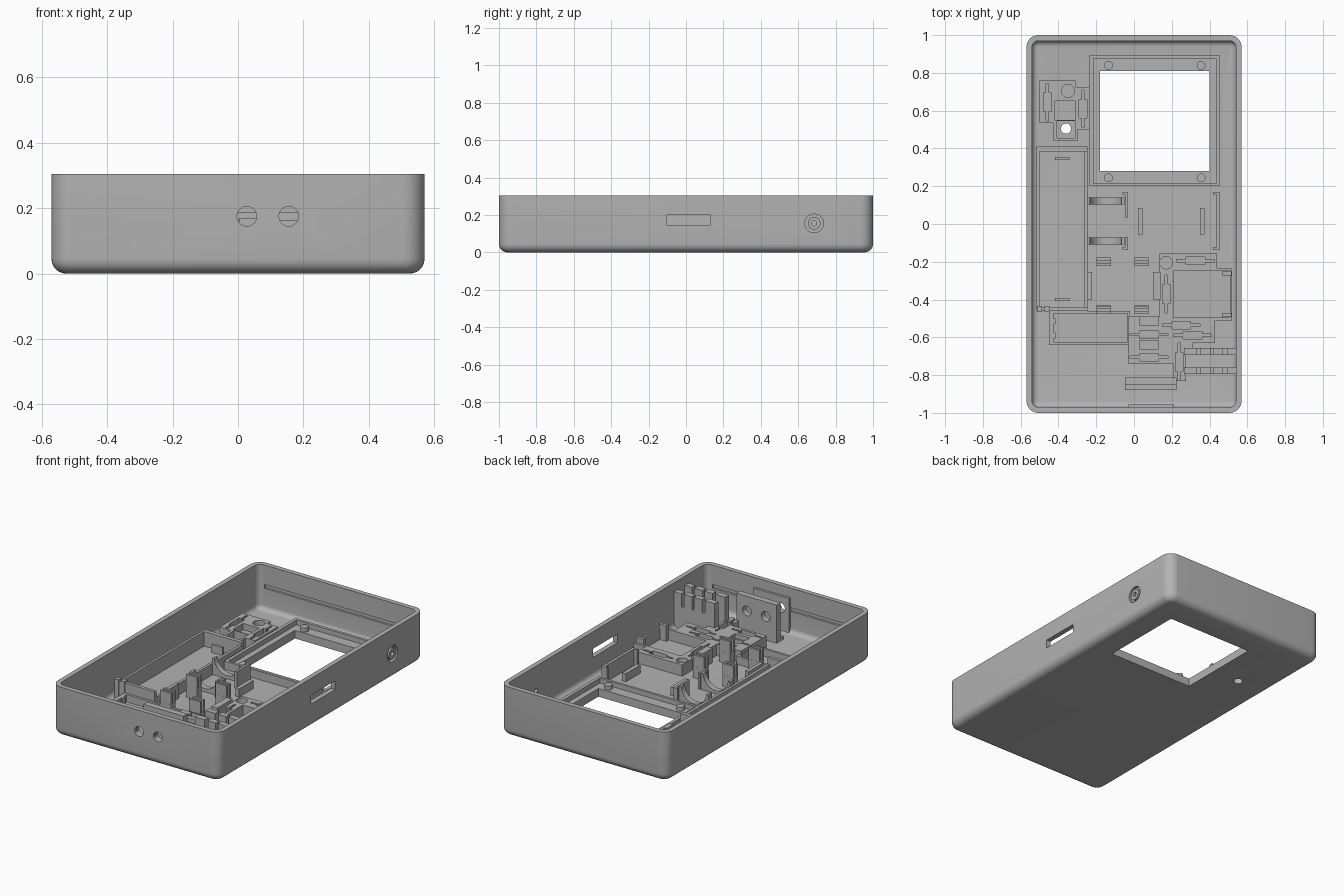
import bpy, bmesh, math
from mathutils import Matrix

cube = bpy.data.objects.get("Cube")
if cube:
    bpy.data.objects.remove(cube, do_unlink=True)

HALF_X, HALF_Y, HEIGHT = 0.57, 1.0, 0.305
WALL, FLOOR, CORNER = 0.03, 0.03, 0.065

grey = bpy.data.materials.new("matte grey plastic")
grey.use_nodes = True
grey.diffuse_color = (0.45, 0.45, 0.45, 1)
grey.node_tree.nodes["Principled BSDF"].inputs["Base Color"].default_value = grey.diffuse_color


def finish(name, bm):
    bmesh.ops.recalc_face_normals(bm, faces=bm.faces)
    mesh = bpy.data.meshes.new(name)
    bm.to_mesh(mesh)
    bm.free()
    mesh.materials.append(grey)
    obj = bpy.data.objects.new(name, mesh)
    bpy.context.collection.objects.link(obj)
    return obj


def prism(name, points, top, bottom=FLOOR - 0.005):
    bm = bmesh.new()
    base = bm.faces.new([bm.verts.new((x, y, bottom)) for x, y in points])
    side = bmesh.ops.extrude_face_region(bm, geom=[base])["geom"]
    moved = [v for v in side if isinstance(v, bmesh.types.BMVert)]
    bmesh.ops.translate(bm, verts=moved, vec=(0, 0, top - bottom))
    return finish(name, bm)


def box(name, x0, x1, y0, y1, top, bottom=FLOOR - 0.005):
    return prism(name, [(x0, y0), (x1, y0), (x1, y1), (x0, y1)], top, bottom)


def block(name, x, y, width, depth, top, bottom=FLOOR - 0.005):
    return box(name, x - width / 2, x + width / 2, y - depth / 2, y + depth / 2, top, bottom)


def cylinder(name, centre, radius, length, axis="Z"):
    turn = {"X": Matrix.Rotation(math.pi / 2, 4, "Y"),
            "Y": Matrix.Rotation(math.pi / 2, 4, "X"), "Z": Matrix()}[axis]
    bm = bmesh.new()
    bmesh.ops.create_cone(bm, cap_ends=True, segments=32, radius1=radius, radius2=radius,
                          depth=length, matrix=Matrix.Translation(centre) @ turn)
    return finish(name, bm)


def cut(target, *cutters):
    for cutter in cutters:
        cutter.hide_render = True
        mod = target.modifiers.new("cut", "BOOLEAN")
        mod.operation, mod.solver, mod.object = "DIFFERENCE", "EXACT", cutter
        with bpy.context.temp_override(object=target, active_object=target):
            bpy.ops.object.modifier_apply(modifier=mod.name)
        bpy.data.objects.remove(cutter, do_unlink=True)


def smooth(obj):
    bpy.ops.object.select_all(action="DESELECT")
    obj.select_set(True)
    bpy.context.view_layer.objects.active = obj
    bpy.ops.object.shade_smooth_by_angle(angle=math.radians(30))


def component_pocket(target, x, y, upright, bottom):
    # body with two thin leads
    for length, width in ((0.1, 0.04), (0.2, 0.013)):
        size = (width, length) if upright else (length, width)
        cut(target, block("pocket_cutter", x, y, *size, 0.4, bottom))


# Case shell: rounded rectangle rings swept up the outside and down the inside
def ring(bm, inset, z):
    r = max(CORNER - inset, 0.006)
    verts = []
    for i, (sx, sy) in enumerate(((1, 1), (-1, 1), (-1, -1), (1, -1))):
        for k in range(9):
            a = math.pi / 2 * (i + k / 8)
            verts.append(bm.verts.new((sx * (HALF_X - inset - r) + r * math.cos(a),
                                       sy * (HALF_Y - inset - r) + r * math.sin(a), z)))
    return verts


def fillet(r, inset, z):
    return [(inset + r * (1 - math.sin(a)), z + r * (1 - math.cos(a)))
            for a in (math.pi / 2 * k / 6 for k in range(7))]


profile = fillet(0.045, 0, 0) + [(0, HEIGHT), (WALL, HEIGHT)] + fillet(0.03, WALL, FLOOR)[::-1]
bm = bmesh.new()
rings = [ring(bm, *p) for p in profile]
for low, high in zip(rings, rings[1:]):
    for i in range(len(low)):
        j = (i + 1) % len(low)
        bm.faces.new((low[i], low[j], high[j], high[i]))
bm.faces.new(rings[0])
bm.faces.new(rings[-1])
shell = finish("case_shell", bm)

# Screen window, indicator hole, side slot, front sockets, inner grooves
cut(shell, box("window_cutter", -0.18, 0.40, 0.28, 0.81, 0.2, -0.1),
    cylinder("indicator_cutter", (-0.36, 0.505, 0), 0.027, 0.3),
    box("slot_cutter", 0.5, 0.7, -0.105, 0.13, 0.2, 0.147))
SOCKETS = (0.027, 0.155)
for x in SOCKETS:
    cut(shell, cylinder("socket_cutter", (x, -1, 0.175), 0.03, 0.12, "Y"))
for side in (-1, 1):
    cut(shell, block("groove_cutter", 0, side * 0.97, 1, 0.026, 0.185, 0.162))

# Round button: ring groove around a hub with a pinhole
BUTTON = (HALF_X, 0.685, 0.155)
groove = cylinder("button_groove", BUTTON, 0.05, 0.036, "X")
cut(groove, cylinder("hub_cutter", BUTTON, 0.034, 0.1, "X"))
cut(shell, groove, cylinder("pinhole_cutter", BUTTON, 0.014, 0.12, "X"))
smooth(shell)

# Screen frame: rim, ledge and locating pegs
rim = box("screen_rim", -0.235, 0.455, 0.2, 0.893, 0.08)
cut(rim, box("rim_cutter", -0.215, 0.435, 0.215, 0.875, 0.2, 0.05),
    box("rim_window_cutter", -0.18, 0.40, 0.28, 0.81, 0.2, -0.1))
for x in (-0.135, 0.355):
    for y in (0.245, 0.84):
        smooth(cylinder("screen_peg", (x, y, 0.055), 0.023, 0.04))

# Battery tray with end tabs and stops
for name, x0, x1, y0, y1, top in (
        ("battery_left_wall", -0.515, -0.5, -0.46, 0.41, 0.12),
        ("battery_right_wall", -0.262, -0.245, -0.46, 0.41, 0.1),
        ("battery_front_wall", -0.515, -0.245, -0.46, -0.44, 0.14),
        ("battery_back_wall", -0.515, -0.245, 0.385, 0.41, 0.12),
        ("battery_side_clip", -0.245, -0.222, -0.4, -0.255, 0.12)):
    box(name, x0, x1, y0, y1, top)
for y in (-0.4, 0.347):
    block("battery_tab", -0.38, y, 0.075, 0.015, 0.08)
for x in (-0.5, -0.46):
    block("battery_corner_post", x, -0.45, 0.025, 0.03, 0.15)

# Curved cradles
for y in (0.122, -0.09):
    cradle = block("round_cradle", -0.15, y, 0.2, 0.035, 0.13)
    cut(cradle, cylinder("cradle_cutter", (-0.15, y, 0.135), 0.085, 0.2, "Y"))
    smooth(cradle)

# Circuit board brackets and ribs
for y0, y1 in ((0.035, 0.165), (-0.135, -0.07)):
    box("board_left_bracket", -0.047, -0.033, y0, y1, 0.13)
box("board_right_bracket", 0.438, 0.455, -0.135, 0.17, 0.13)
for y in (0.163, -0.128):
    block("board_right_flange", 0.433, y, 0.03, 0.013, 0.13)
    block("board_left_flange", -0.047, y, 0.03, 0.013, 0.13)
for x in (0.033, 0.362):
    block("board_rib", x, 0.015, 0.025, 0.14, 0.08)

# Split clips
for x in (-0.16, 0.04):
    for y in (-0.2, -0.455):
        block("clip_base", x, y, 0.075, 0.045, 0.1)
        for dy in (-0.015, 0.015):
            block("clip_finger", x, y + dy, 0.075, 0.014, 0.17)
box("side_clip", 0.1, 0.14, -0.4, -0.255, 0.12)

# Lower left tray
tray = box("lower_tray", -0.45, -0.02, -0.64, -0.46, 0.08)
cut(tray, box("tray_cutter", -0.425, -0.035, -0.625, -0.475, 0.2, 0.035))
for y in (-0.515, -0.59):
    block("tray_stop", -0.422, y, 0.012, 0.03, 0.08)

# Component bed with recessed pockets
outline = [(0.135, -0.155), (0.44, -0.155), (0.44, -0.235), (0.52, -0.235), (0.52, -0.51),
           (0.43, -0.51), (0.43, -0.63), (0.31, -0.63), (0.31, -0.66), (0.275, -0.66),
           (0.275, -0.83), (0.21, -0.83), (0.21, -0.74), (-0.03, -0.74), (-0.03, -0.49),
           (0.135, -0.49)]
bed = prism("component_bed", outline, 0.1)
DEPTH = 0.055
for x, y, upright in ((0.08, -0.585, False), (0.08, -0.705, False), (0.25, -0.535, False),
                      (0.31, -0.59, False), (0.325, -0.195, False),
                      (0.17, -0.37, True), (0.24, -0.73, True)):
    component_pocket(bed, x, y, upright, DEPTH)
for y in (-0.515, -0.64):
    cut(bed, block("chip_cutter", 0.08, y, 0.1, 0.045, 0.2, DEPTH))
cut(bed, cylinder("round_cutter", (0.17, -0.205, 0.155), 0.033, 0.2),
    box("board_cutter", 0.208, 0.508, -0.495, -0.25, 0.2, 0.035))
for y in (-0.262, -0.482):
    block("charger_clip", 0.49, y, 0.05, 0.02, 0.13)

# Comb holder at the right wall
for y in (-0.675, -0.777):
    box("comb_rail", 0.265, 0.545, y - 0.018, y + 0.018, 0.17)
    for x0, x1 in ((0.265, 0.33), (0.352, 0.405), (0.42, 0.472), (0.492, 0.54)):
        box("comb_finger", x0, x1, y - 0.018, y + 0.018, 0.25)

# Upper left indicator bed
upper = prism("indicator_bed", [(-0.5, 0.535), (-0.425, 0.535), (-0.425, 0.44), (-0.3, 0.44),
                                (-0.3, 0.5), (-0.235, 0.5), (-0.235, 0.725), (-0.31, 0.725),
                                (-0.31, 0.76), (-0.5, 0.76)], 0.09)
component_pocket(upper, -0.46, 0.645, True, 0.05)
component_pocket(upper, -0.27, 0.61, True, 0.05)
cut(upper, block("sensor_cutter", -0.365, 0.6, 0.11, 0.1, 0.2, 0.05),
    block("lamp_cutter", -0.36, 0.5, 0.095, 0.09, 0.2, 0.035),
    cylinder("lamp_round_cutter", (-0.35, 0.705, 0.15), 0.035, 0.2),
    cylinder("lamp_hole_cutter", (-0.36, 0.505, 0), 0.027, 0.3))

# Socket bracket, foot and wall pad
bracket = box("socket_bracket", -0.047, 0.225, -0.85, -0.812, 0.265)
pad = box("socket_wall_pad", -0.03, 0.212, -0.975, -0.956, 0.246)
for part in (bracket, pad):
    for x in SOCKETS:
        cut(part, cylinder("bracket_hole_cutter", (x, -0.9, 0.175), 0.03, 0.3, "Y"))
    smooth(part)
box("socket_bracket_foot", -0.047, 0.225, -0.88, -0.84, 0.05)
